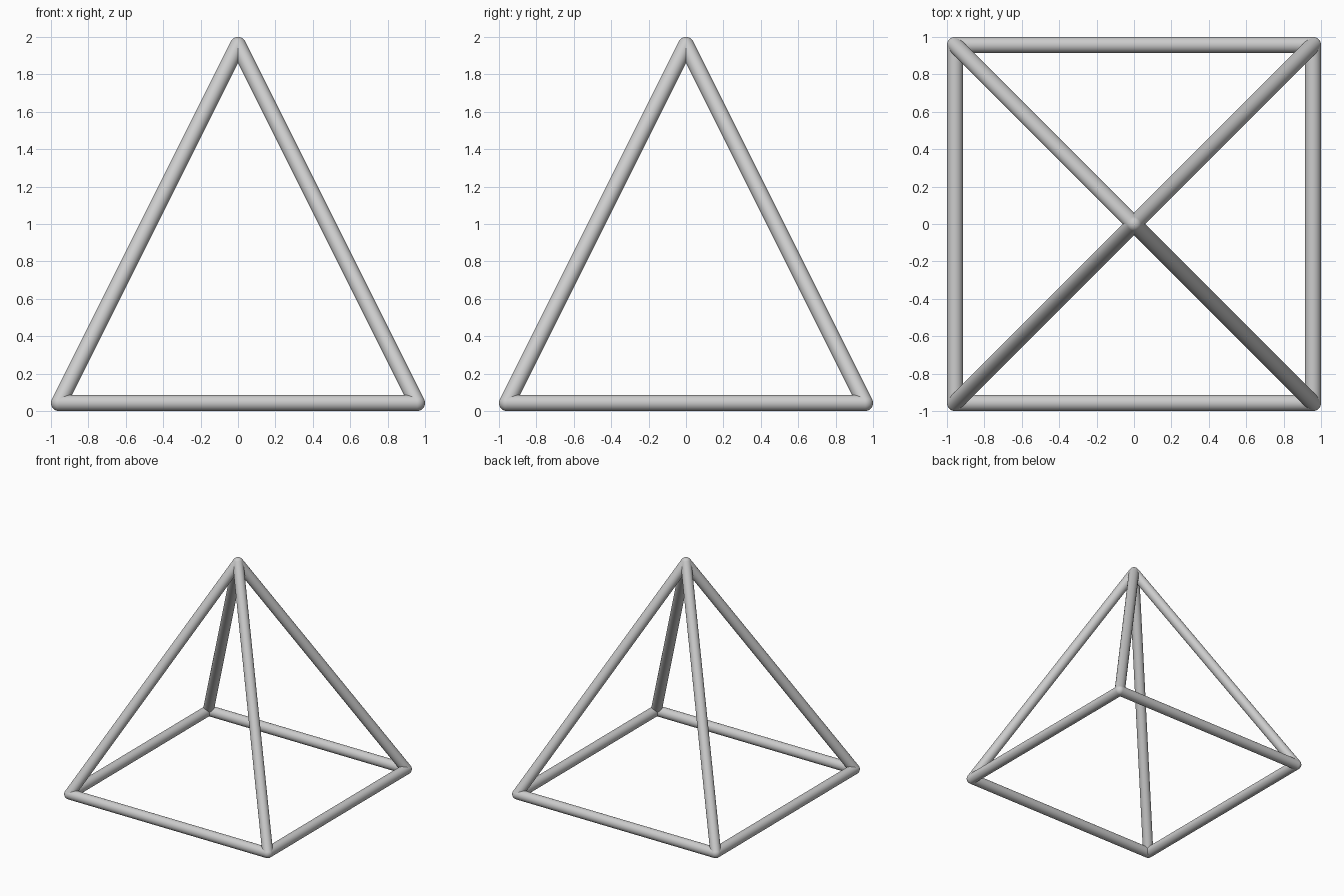
import bpy
from mathutils import Vector

if "Cube" in bpy.data.objects:
    bpy.data.objects.remove(bpy.data.objects["Cube"])

R = 0.043          # rod radius
C = 1.0 - R        # corner centre offset


def smooth(name):
    ob = bpy.context.object
    ob.name = name
    bpy.ops.object.shade_smooth_by_angle()


def rod(name, a, b):
    d = b - a
    bpy.ops.mesh.primitive_cylinder_add(
        vertices=32, radius=R, depth=d.length, location=(a + b) / 2,
        rotation=d.to_track_quat('Z', 'Y').to_euler())
    smooth(name)


def joint(name, p):
    bpy.ops.mesh.primitive_uv_sphere_add(
        segments=32, ring_count=16, radius=R, location=p)
    smooth(name)


corners = [Vector((x * C, y * C, R)) for x, y in ((-1, -1), (1, -1), (1, 1), (-1, 1))]
apex = Vector((0, 0, 2 - R))

# Square base, sloping legs and rounded corners
for i, p in enumerate(corners):
    rod(f"base_rod_{i + 1}", p, corners[(i + 1) % 4])
    rod(f"sloping_rod_{i + 1}", p, apex)
    joint(f"corner_joint_{i + 1}", p)

# Rounded tip
joint("apex_joint", apex)
